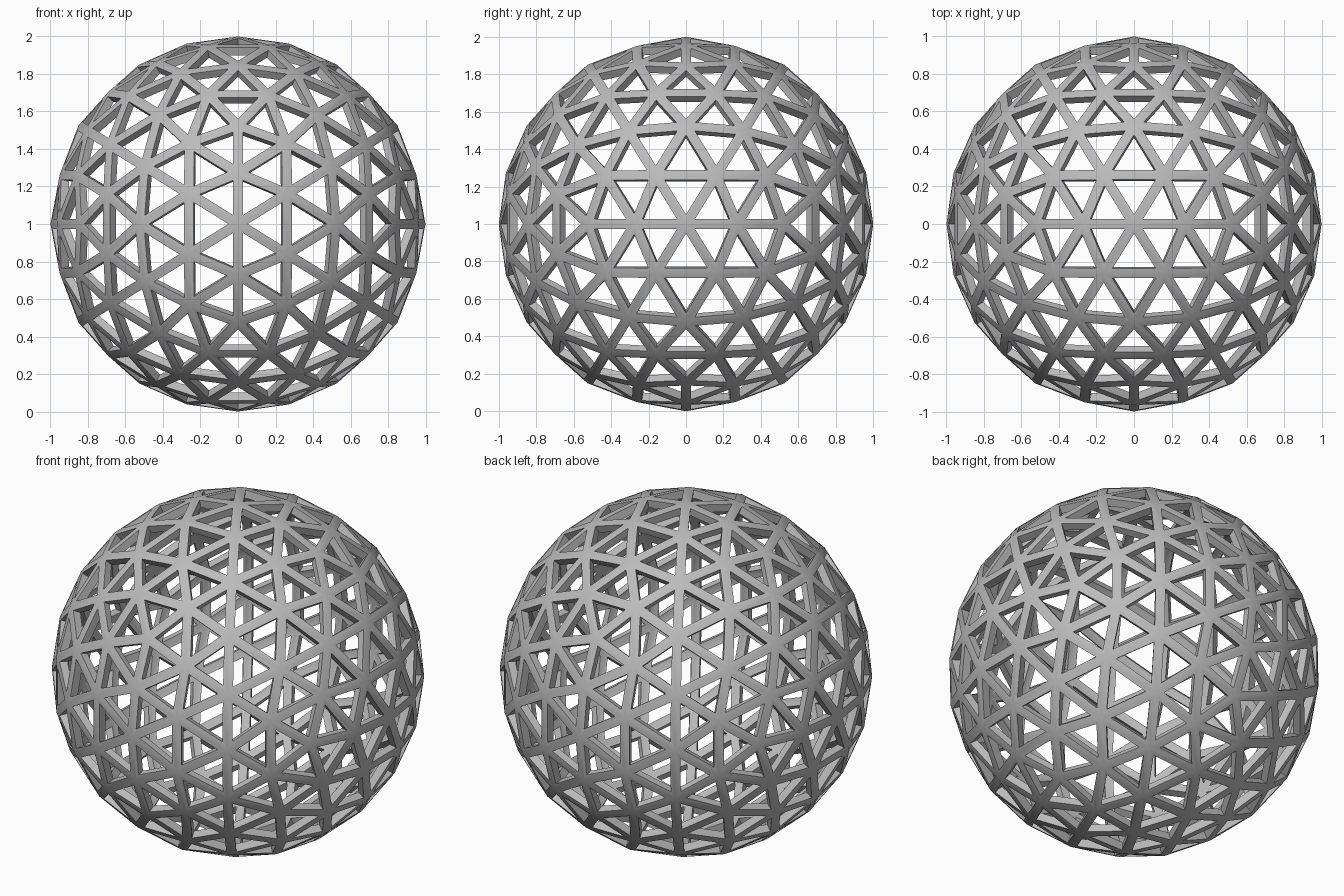
import bpy, bmesh, math
from mathutils import Vector

RADIUS = 1.0
STRUT_WIDTH = 0.054
STRUT_DEPTH = 0.045

cube = bpy.data.objects.get("Cube")
if cube:
    bpy.data.objects.remove(cube, do_unlink=True)

# Single grey colour
grey = bpy.data.materials.new("strut_grey")
grey.use_nodes = True
colour = (0.5, 0.5, 0.5, 1)
grey.diffuse_color = colour
grey.node_tree.nodes["Principled BSDF"].inputs["Base Color"].default_value = colour

# Icosahedron with edge midpoints on the main axes
bm = bmesh.new()
golden = (1 + math.sqrt(5)) / 2
for a in (-1, 1):
    for b in (-golden, golden):
        for corner in ((0, b, a), (a, 0, b), (b, a, 0)):
            bm.verts.new(Vector(corner).normalized() * RADIUS)
bmesh.ops.convex_hull(bm, input=bm.verts[:])

# Split each triangle into sixteen and push the points onto the sphere
for step in range(2):
    bmesh.ops.subdivide_edges(bm, edges=bm.edges[:], cuts=1, use_grid_fill=True)
    for v in bm.verts:
        v.co = v.co.normalized() * RADIUS
bmesh.ops.recalc_face_normals(bm, faces=bm.faces[:])

# Cut a triangular hole in every face, leaving the struts
holes = bm.faces[:]
bmesh.ops.inset_individual(bm, faces=holes, thickness=STRUT_WIDTH / 2, use_even_offset=True)
bmesh.ops.delete(bm, geom=holes, context='FACES')

mesh = bpy.data.meshes.new("geodesic_lattice")
bm.to_mesh(mesh)
bm.free()
mesh.materials.append(grey)
lattice = bpy.data.objects.new("geodesic_lattice", mesh)
bpy.context.collection.objects.link(lattice)
lattice.location.z = RADIUS

# Smooth outer skin with crisp strut edges
bpy.context.view_layer.objects.active = lattice
lattice.select_set(True)
bpy.ops.object.shade_smooth_by_angle(angle=math.radians(30))

# Thicken the struts inwards
shell = lattice.modifiers.new("strut_depth", 'SOLIDIFY')
shell.thickness = STRUT_DEPTH
shell.offset = -1
bpy.ops.object.modifier_apply(modifier=shell.name)
bpy.ops.object.shade_smooth_by_angle(angle=math.radians(30))
